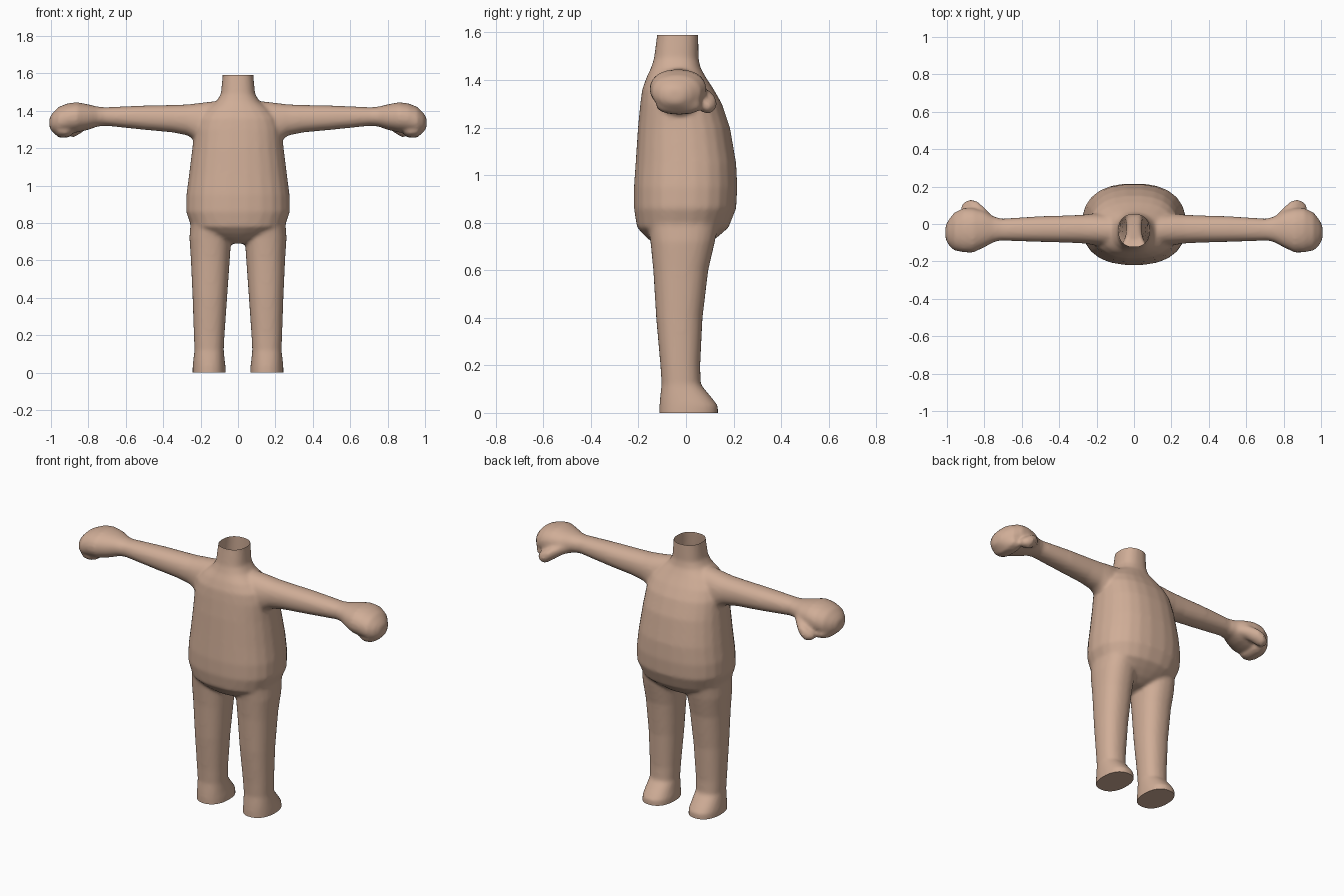
import bpy, bmesh, math

if "Cube" in bpy.data.objects:
    bpy.data.objects.remove(bpy.data.objects["Cube"])

skin = bpy.data.materials.new("warm skin")
skin.diffuse_color = (0.63, 0.42, 0.31, 1)
skin.use_nodes = True
skin.node_tree.nodes["Principled BSDF"].inputs["Base Color"].default_value = skin.diffuse_color

bm = bmesh.new()


def loft(axis, rings, power=2.2, sides=24, flip=1):
    """Closed tube. Each ring: position, then low/high of the two cross axes."""
    loops = []
    for p, a0, a1, b0, b1 in rings:
        loop = []
        for i in range(sides):
            t = 2 * math.pi * (i + 0.5) / sides
            c, s = math.cos(t), math.sin(t)
            a = (a0 + a1) / 2 + (a1 - a0) / 2 * math.copysign(abs(c) ** (2 / power), c)
            b = (b0 + b1) / 2 + (b1 - b0) / 2 * math.copysign(abs(s) ** (2 / power), s)
            x, y, z = (a, b, p) if axis == "z" else (p, a, b)
            loop.append(bm.verts.new((x * flip, y, z)))
        loops.append(loop)
    faces = [bm.faces.new(loops[0]), bm.faces.new(loops[-1])]
    for l0, l1 in zip(loops, loops[1:]):
        for i in range(sides):
            j = (i + 1) % sides
            faces.append(bm.faces.new((l0[i], l0[j], l1[j], l1[i])))
    bmesh.ops.recalc_face_normals(bm, faces=faces)


# torso and neck: z, half width, back and front depth
torso = [(0.69, .05, -.09, .05), (0.715, .13, -.14, .10), (0.745, .20, -.175, .14),
         (0.78, .25, -.207, .18), (0.86, .279, -.220, .212), (0.95, .277, -.220, .217),
         (1.05, .264, -.213, .212), (1.20, .245, -.203, .186), (1.30, .235, -.193, .152),
         (1.36, .215, -.185, .118), (1.41, .17, -.167, .085), (1.45, .115, -.148, .062),
         (1.49, .092, -.135, .053), (1.59, .082, -.122, .052), (1.66, .08, -.12, .05)]
loft("z", [(z, -w, w, y0, y1) for z, w, y0, y1 in torso], 2.4)

# legs and feet: z, x range, y range
leg = [(-.06, .066, .243, -.112, .135), (.03, .066, .243, -.112, .135), (.06, .070, .240, -.110, .112),
       (.12, .076, .233, -.103, .062), (.20, .072, .236, -.108, .060), (.40, .058, .243, -.126, .070),
       (.60, .044, .252, -.138, .094), (.72, .036, .260, -.150, .122), (.86, .03, .25, -.17, .15)]
# arms: x, y range, z range
arm = [(.04, -.12, .05, 1.22, 1.455), (.14, -.12, .055, 1.22, 1.45), (.22, -.112, .056, 1.235, 1.44),
       (.27, -.104, .05, 1.268, 1.434), (.35, -.100, .046, 1.284, 1.431), (.50, -.096, .042, 1.298, 1.428),
       (.73, -.088, .027, 1.322, 1.418), (.80, -.07, .02, 1.34, 1.40)]
# mitten hand, curled fingers, thumb
hand = [(.70, -.086, .027, 1.320, 1.418), (.75, -.097, .040, 1.316, 1.422), (.80, -.125, .070, 1.298, 1.434),
        (.86, -.153, .085, 1.284, 1.446), (.91, -.152, .086, 1.280, 1.440), (.96, -.142, .062, 1.272, 1.420),
        (.99, -.115, .025, 1.285, 1.390), (1.008, -.08, -.01, 1.305, 1.365)]
fingers = [(.89, -.11, .055, 1.265, 1.32), (.92, -.125, .070, 1.254, 1.33), (.96, -.125, .060, 1.258, 1.34),
           (.99, -.09, .01, 1.285, 1.34)]
thumb = [(.76, -.01, .045, 1.330, 1.385), (.80, .01, .088, 1.308, 1.375), (.84, .035, .122, 1.280, 1.358),
         (.875, .05, .132, 1.258, 1.340), (.905, .055, .118, 1.262, 1.320), (.922, .07, .10, 1.275, 1.305)]
for side in (1, -1):
    loft("z", leg, 2.3, flip=side)
    loft("x", arm, 2.2, flip=side)
    loft("x", hand, 2.2, flip=side)
    loft("x", fingers, 2.2, flip=side)
    loft("x", thumb, 2.1, flip=side)

mesh = bpy.data.meshes.new("body")
bm.to_mesh(mesh)
bm.free()
body = bpy.data.objects.new("body", mesh)
bpy.context.collection.objects.link(body)

# fuse the parts into one soft skin
rm = body.modifiers.new("fuse", "REMESH")
rm.mode = "VOXEL"
rm.voxel_size = 0.01
sm = body.modifiers.new("soften", "SMOOTH")
sm.factor = 0.5
sm.iterations = 8
deps = bpy.context.evaluated_depsgraph_get()
fused = bpy.data.meshes.new_from_object(body.evaluated_get(deps))
body.modifiers.clear()
body.data = fused

# cut the neck open and the soles flat
bm = bmesh.new()
bm.from_mesh(fused)
bmesh.ops.bisect_plane(bm, geom=bm.verts[:] + bm.edges[:] + bm.faces[:],
                       plane_co=(0, 0, 1.59), plane_no=(0, 0, 1), clear_outer=True)
cut = bmesh.ops.bisect_plane(bm, geom=bm.verts[:] + bm.edges[:] + bm.faces[:],
                             plane_co=(0, 0, 0), plane_no=(0, 0, -1), clear_outer=True)
rim = [e for e in cut["geom_cut"] if isinstance(e, bmesh.types.BMEdge)]
bmesh.ops.holes_fill(bm, edges=rim, sides=0)
bmesh.ops.recalc_face_normals(bm, faces=bm.faces[:])
bm.to_mesh(fused)
bm.free()

fused.materials.clear()
fused.materials.append(skin)
for p in fused.polygons:
    p.material_index = 0
bpy.context.view_layer.objects.active = body
body.select_set(True)
bpy.ops.object.shade_smooth_by_angle(angle=math.radians(50))
